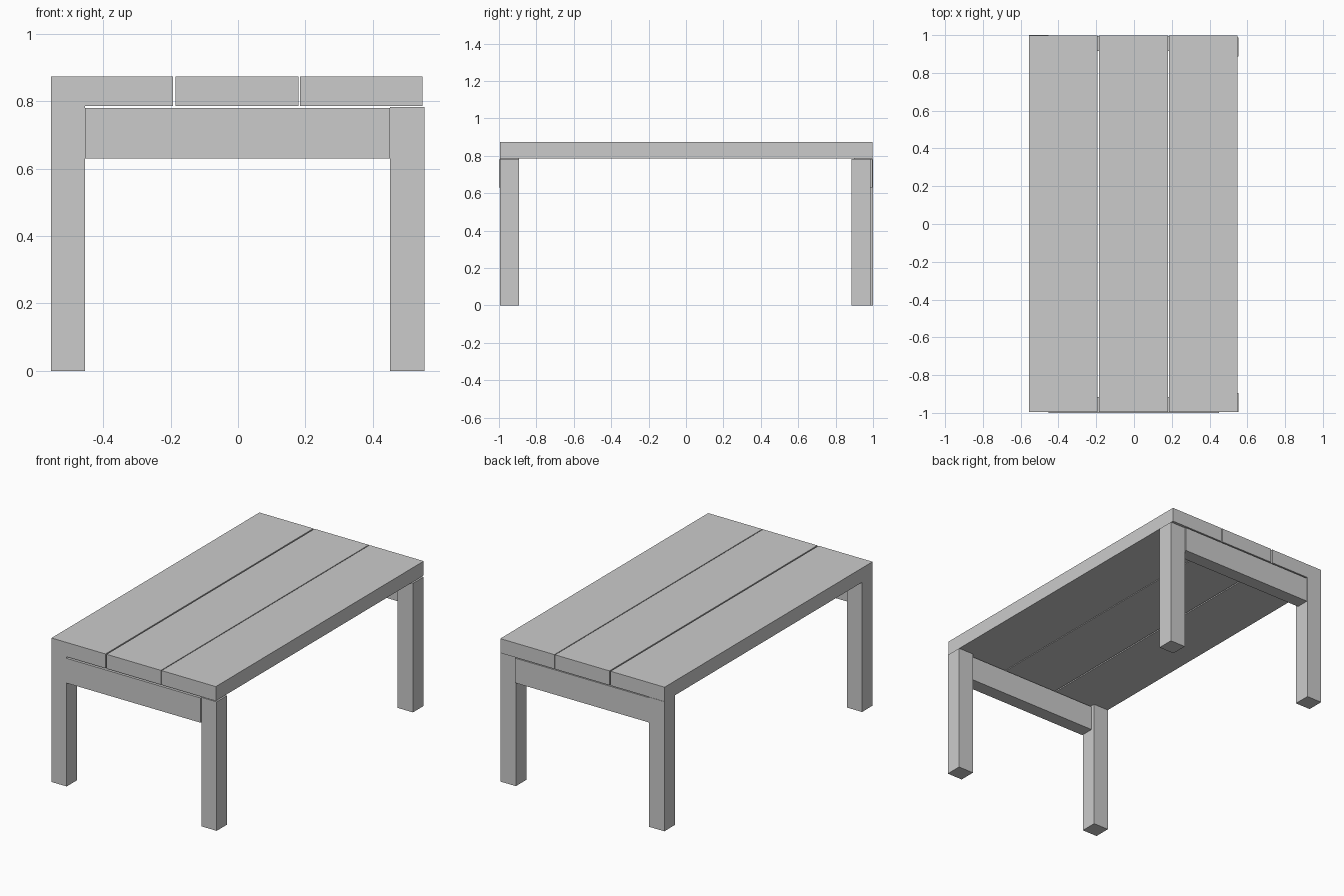
import bpy

if "Cube" in bpy.data.objects:
    bpy.data.objects.remove(bpy.data.objects["Cube"])


def box(name, x, y, z):
    """Axis-aligned box from its (min, max) extents."""
    bpy.ops.mesh.primitive_cube_add(size=1)
    ob = bpy.context.object
    ob.name = name
    ob.location = [(a + b) / 2 for a, b in (x, y, z)]
    ob.scale = [b - a for a, b in (x, y, z)]
    bpy.ops.object.transform_apply(location=True, rotation=False, scale=True)
    return ob


TOP = (0.786, 0.873)

# Three tabletop planks with narrow gaps
planks = {"left": (-0.555, -0.193), "middle": (-0.185, 0.179), "right": (0.184, 0.547)}
for side, x in planks.items():
    box(side + "_plank", x, (-0.994, 0.998), TOP)

# Legs: left pair meets the planks, right pair stops just short
left_x, right_x = (-0.555, -0.453), (0.45, 0.553)
box("front_left_leg", left_x, (-0.994, -0.894), (0, TOP[0]))
box("back_left_leg", left_x, (0.898, 1.0), (0, TOP[0]))
box("front_right_leg", right_x, (-0.994, -0.894), (0, 0.782))
box("back_right_leg", right_x, (0.886, 0.987), (0, 0.782))

# End aprons between the legs
for name, y in (("front_apron", (-1.0, -0.917)), ("back_apron", (0.916, 0.996))):
    box(name, (left_x[1], right_x[0]), y, (0.63, 0.78))
